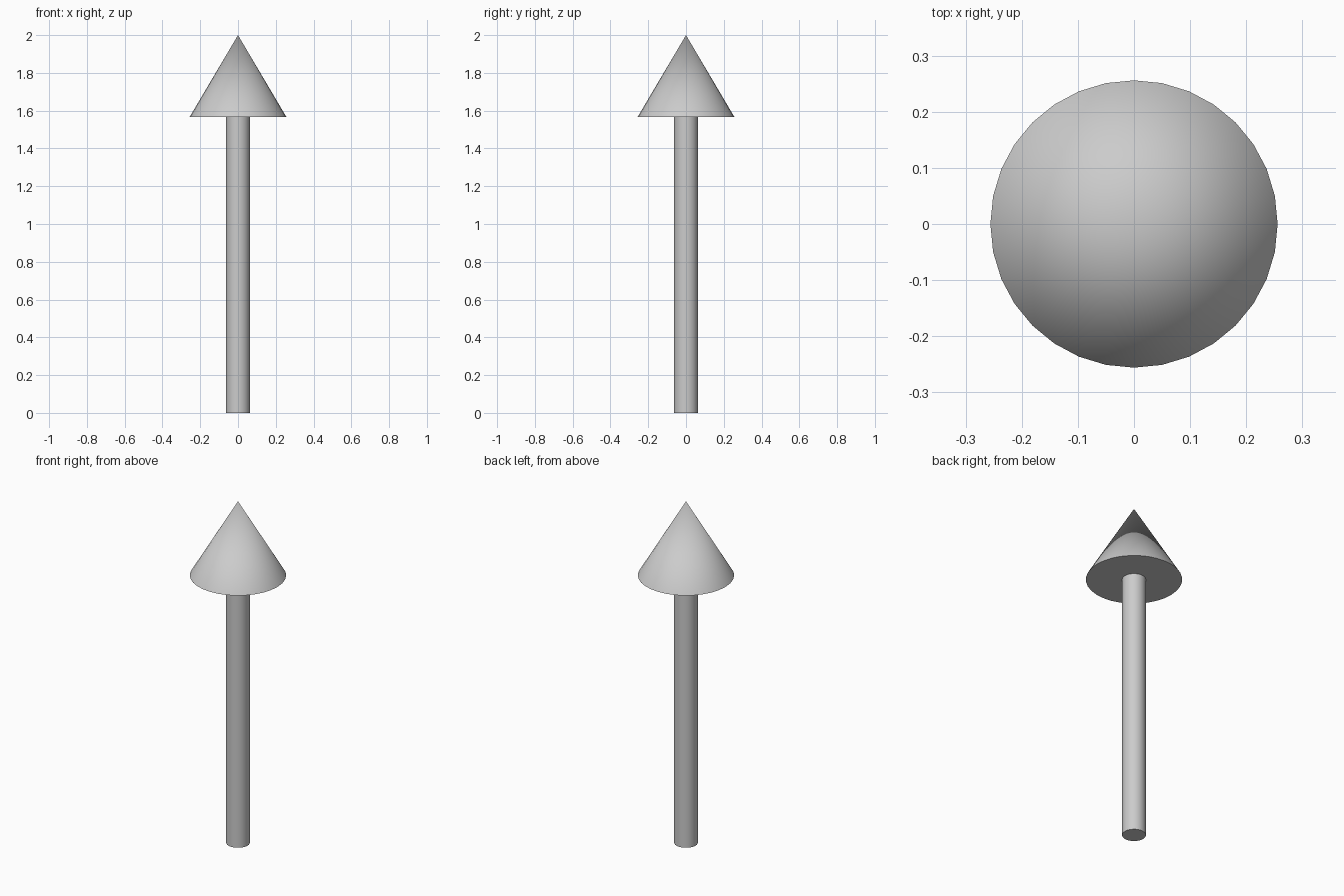
import bpy, math

if "Cube" in bpy.data.objects:
    bpy.data.objects.remove(bpy.data.objects["Cube"])

SIDES = 32
HEIGHT = 2.0
HEAD_BASE = 1.567
HEAD_RADIUS = 0.256
SHAFT_RADIUS = 0.063


def finish(name):
    """Name the new part and smooth its curved side, keeping rims sharp."""
    obj = bpy.context.object
    obj.name = obj.data.name = name
    bpy.ops.object.shade_smooth_by_angle(angle=math.radians(30))
    return obj


# Shaft: thin upright rod from the ground to the underside of the head
bpy.ops.mesh.primitive_cylinder_add(
    vertices=SIDES, radius=SHAFT_RADIUS, depth=HEAD_BASE,
    location=(0, 0, HEAD_BASE / 2))
finish("arrow_shaft")

# Head: closed cone pointing up
head_height = HEIGHT - HEAD_BASE
bpy.ops.mesh.primitive_cone_add(
    vertices=SIDES, radius1=HEAD_RADIUS, radius2=0, depth=head_height,
    location=(0, 0, HEAD_BASE + head_height / 2))
finish("arrow_head")
